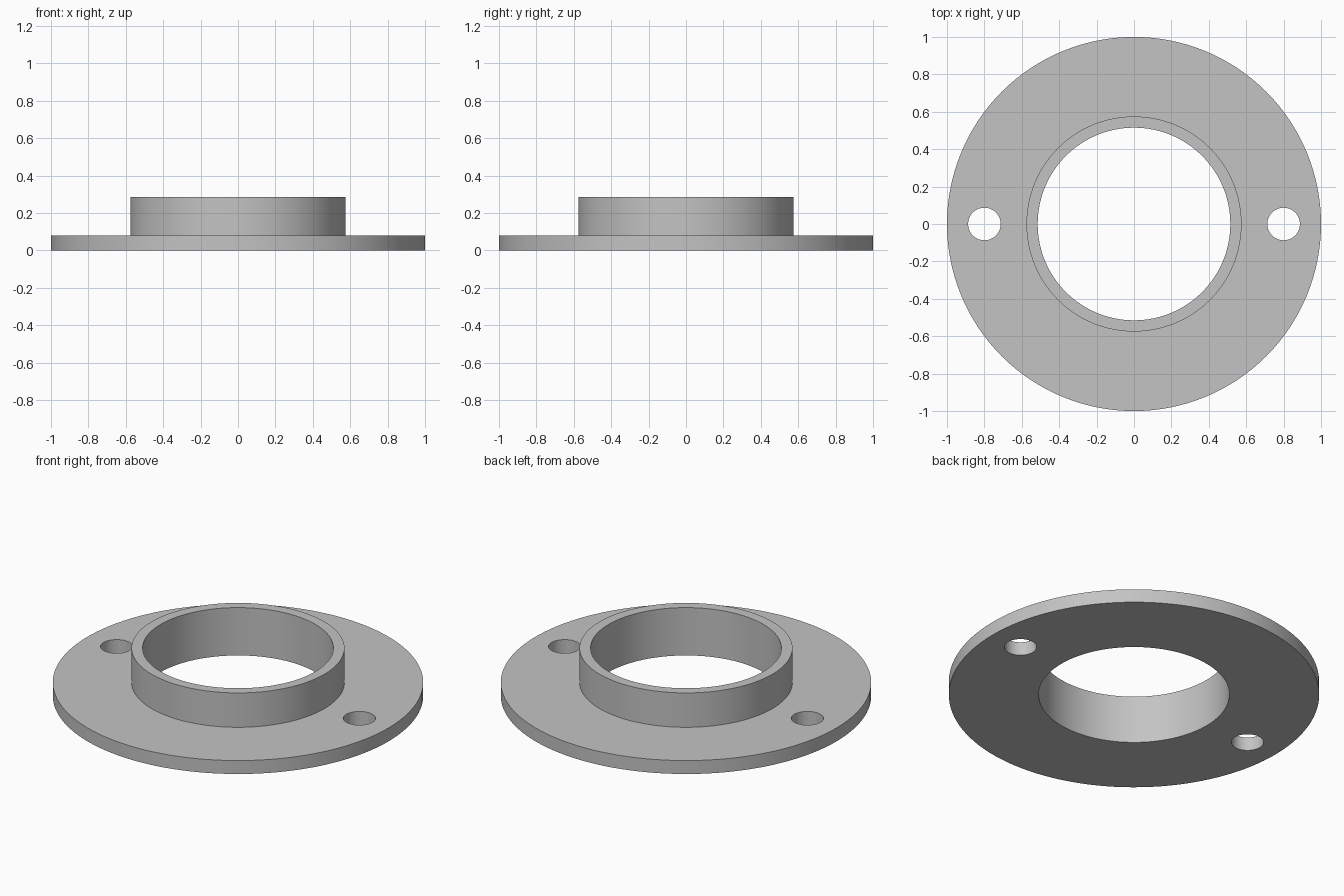
import bpy, bmesh, math

if "Cube" in bpy.data.objects:
    bpy.data.objects.remove(bpy.data.objects["Cube"])

SEGMENTS = 128
FLANGE_R, COLLAR_R, BORE_R = 1.0, 0.575, 0.515
FLANGE_H, TOTAL_H = 0.08, 0.285
HOLE_X, HOLE_R = 0.8, 0.087

metal = bpy.data.materials.new("grey metal")
metal.diffuse_color = (0.55, 0.55, 0.55, 1)
metal.use_nodes = True
metal.node_tree.nodes["Principled BSDF"].inputs["Base Color"].default_value = metal.diffuse_color


def lathe(name, profile):
    """Revolve a closed (radius, height) profile around the z axis."""
    bm = bmesh.new()
    rings = []
    for i in range(SEGMENTS):
        a = 2 * math.pi * i / SEGMENTS
        rings.append([bm.verts.new((r * math.cos(a), r * math.sin(a), z))
                      for r, z in profile])
    n = len(profile)
    for i in range(SEGMENTS):
        a, b = rings[i], rings[(i + 1) % SEGMENTS]
        for j in range(n):
            k = (j + 1) % n
            bm.faces.new((a[j], b[j], b[k], a[k]))
    bmesh.ops.recalc_face_normals(bm, faces=bm.faces)
    mesh = bpy.data.meshes.new(name)
    bm.to_mesh(mesh)
    bm.free()
    mesh.materials.append(metal)
    obj = bpy.data.objects.new(name, mesh)
    bpy.context.collection.objects.link(obj)
    return obj


# Round flange with raised collar and central bore
flange = lathe("collared_flange", [
    (BORE_R, 0), (FLANGE_R, 0), (FLANGE_R, FLANGE_H),
    (COLLAR_R, FLANGE_H), (COLLAR_R, TOTAL_H), (BORE_R, TOTAL_H)])

# Two bolt holes, one on each side
for side in (-1, 1):
    bpy.ops.mesh.primitive_cylinder_add(
        vertices=64, radius=HOLE_R, depth=0.4, location=(side * HOLE_X, 0, 0.05))
    cutter = bpy.context.object
    cutter.name = "bolt_hole_cutter"
    cutter.hide_render = True
    cutter.data.materials.append(metal)
    mod = flange.modifiers.new("bolt hole", 'BOOLEAN')
    mod.operation = 'DIFFERENCE'
    mod.solver = 'EXACT'
    mod.object = cutter
    bpy.context.view_layer.objects.active = flange
    bpy.ops.object.modifier_apply(modifier=mod.name)
    bpy.data.objects.remove(cutter, do_unlink=True)

# Smooth round walls, crisp rims
bpy.ops.object.select_all(action='DESELECT')
flange.select_set(True)
bpy.context.view_layer.objects.active = flange
bpy.ops.object.shade_smooth_by_angle(angle=math.radians(30))
